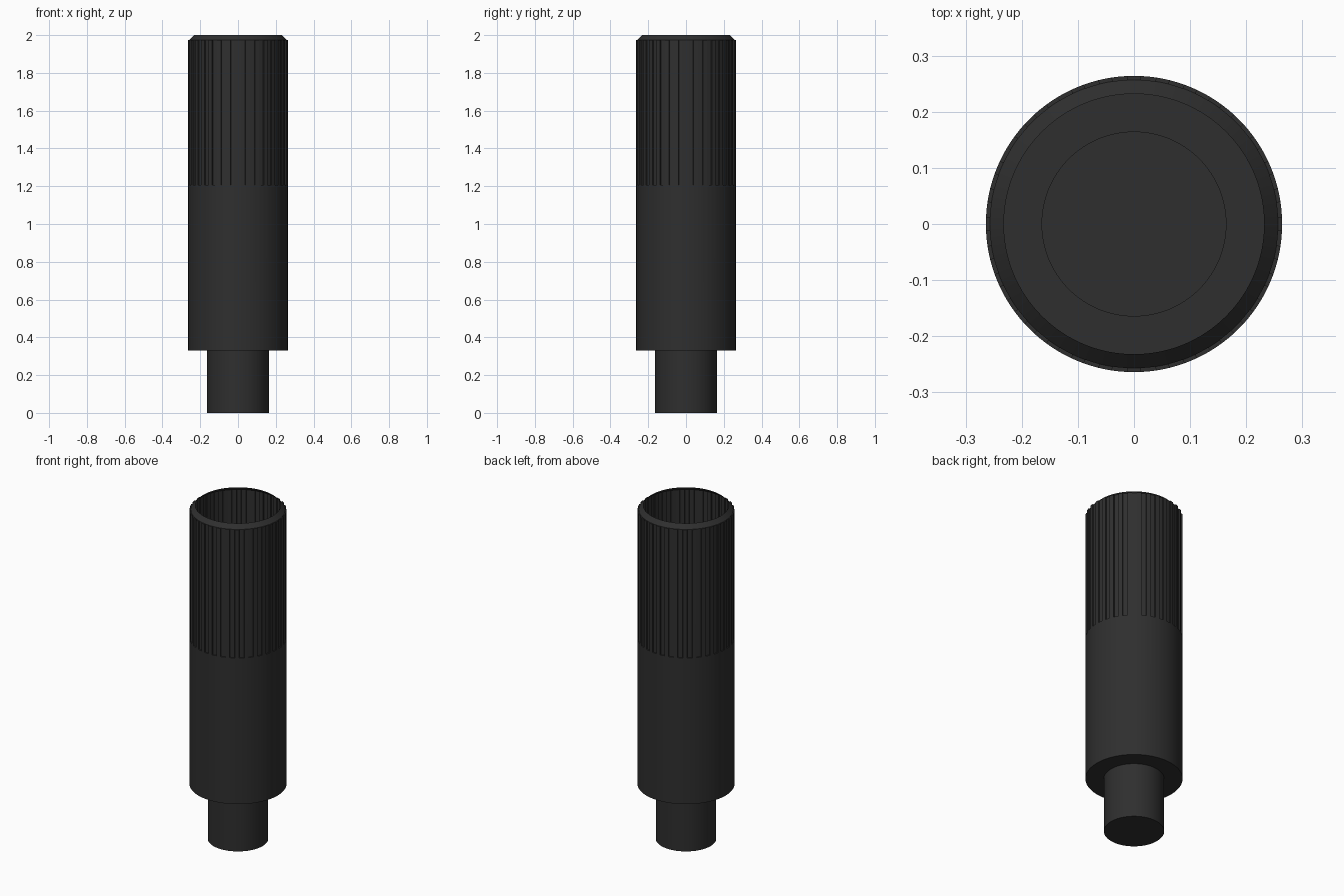
import bpy, bmesh, math

if "Cube" in bpy.data.objects:
    bpy.data.objects.remove(bpy.data.objects["Cube"])

FLUTES = 32
R_BODY, R_GROOVE, R_RIM, R_STEM = 0.264, 0.257, 0.232, 0.164
Z_STEP, Z_FLUTE, Z_SHOULDER, Z_TOP = 0.33, 1.207, 1.975, 2.0
# One flute: (fraction of pitch, is on the groove floor)
PATTERN = [(-0.23, 0), (0.0, 0), (0.23, 0), (0.25, 1), (0.5, 1), (0.75, 1)]

black = bpy.data.materials.new("matte black")
black.use_nodes = True
colour = (0.028, 0.028, 0.028, 1)
black.diffuse_color = colour
black.node_tree.nodes["Principled BSDF"].inputs["Base Color"].default_value = colour


def ring(bm, z, rib_r, groove_r):
    verts = []
    for i in range(FLUTES):
        for frac, groove in PATTERN:
            a = -math.pi / 2 + (i + frac) * math.tau / FLUTES
            r = groove_r if groove else rib_r
            verts.append(bm.verts.new((r * math.cos(a), r * math.sin(a), z)))
    return verts


def lathe(name, profile, cap_bottom=False):
    """Join rings of (z, rib radius, groove radius) into an open shell."""
    bm = bmesh.new()
    rings = [ring(bm, *p) for p in profile]
    n = len(rings[0])
    for low, high in zip(rings, rings[1:]):
        for i in range(n):
            j = (i + 1) % n
            bm.faces.new((low[i], low[j], high[j], high[i]))
    if cap_bottom:
        bm.faces.new(rings[0][::-1])
    # Weld the rings that share a height and radius
    bmesh.ops.remove_doubles(bm, verts=bm.verts, dist=1e-5)
    mesh = bpy.data.meshes.new(name)
    bm.to_mesh(mesh)
    bm.free()
    mesh.materials.append(black)
    obj = bpy.data.objects.new(name, mesh)
    bpy.context.collection.objects.link(obj)
    bpy.ops.object.select_all(action="DESELECT")
    obj.select_set(True)
    bpy.context.view_layer.objects.active = obj
    bpy.ops.object.shade_smooth_by_angle(angle=math.radians(30))
    return obj


# Narrow stem with a closed base
lathe("stem", [(0, R_STEM, R_STEM), (Z_STEP, R_STEM, R_STEM)], cap_bottom=True)

# Open sleeve: underside step, plain grip, fluted grip, chamfered rim
lathe("fluted_sleeve", [
    (Z_STEP, R_STEM, R_STEM),
    (Z_STEP, R_BODY, R_BODY),
    (Z_FLUTE, R_BODY, R_BODY),
    (Z_FLUTE, R_BODY, R_GROOVE),
    (Z_SHOULDER, R_BODY, R_GROOVE),
    (Z_SHOULDER, R_GROOVE, R_GROOVE),
    (Z_TOP, R_RIM, R_RIM),
])
